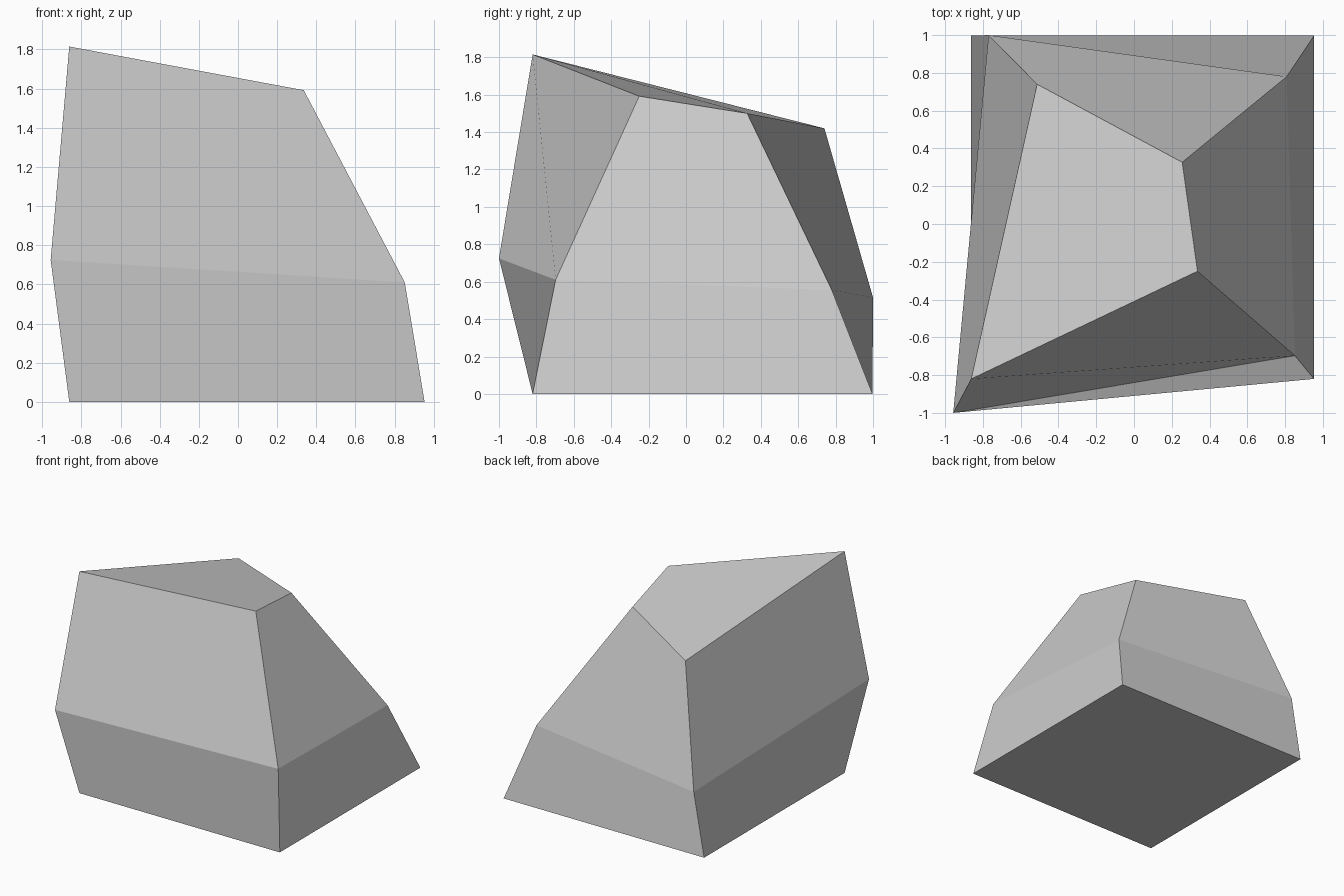
import bpy, bmesh

cube = bpy.data.objects.get("Cube")
if cube:
    bpy.data.objects.remove(cube, do_unlink=True)

# Plain stone grey
grey = bpy.data.materials.new("stone_grey")
grey.use_nodes = True
colour = (0.6, 0.6, 0.6, 1.0)
grey.diffuse_color = colour
grey.node_tree.nodes["Principled BSDF"].inputs["Base Color"].default_value = colour

# Cross-sections of the rock: front right, front left, back left, back right
base = [(-0.862, -0.82, 0), (0.953, -0.82, 0), (0.953, 0.997, 0), (-0.862, 0.997, 0)]
waist = [(-0.957, -1.0, 0.725), (0.852, -0.697, 0.61), (0.808, 0.78, 0.555), (-0.77, 1.0, 0.515)]
crown = [(-0.862, -0.82, 1.815), (0.336, -0.25, 1.592), (0.255, 0.327, 1.5), (-0.513, 0.74, 1.42)]

bm = bmesh.new()
rings = [[bm.verts.new(p) for p in ring] for ring in (base, waist, crown)]

# Bottom and top caps
bm.faces.new(reversed(rings[0]))
bm.faces.new(rings[2])

# Sloping sides between neighbouring sections; the first corner sets the fold
for low, high in zip(rings, rings[1:]):
    for i in range(4):
        j = (i + 1) % 4
        bm.faces.new((low[j], high[j], high[i], low[i]))

mesh = bpy.data.meshes.new("rock")
bm.to_mesh(mesh)
bm.free()
mesh.materials.append(grey)
rock = bpy.data.objects.new("rock", mesh)
bpy.context.collection.objects.link(rock)
